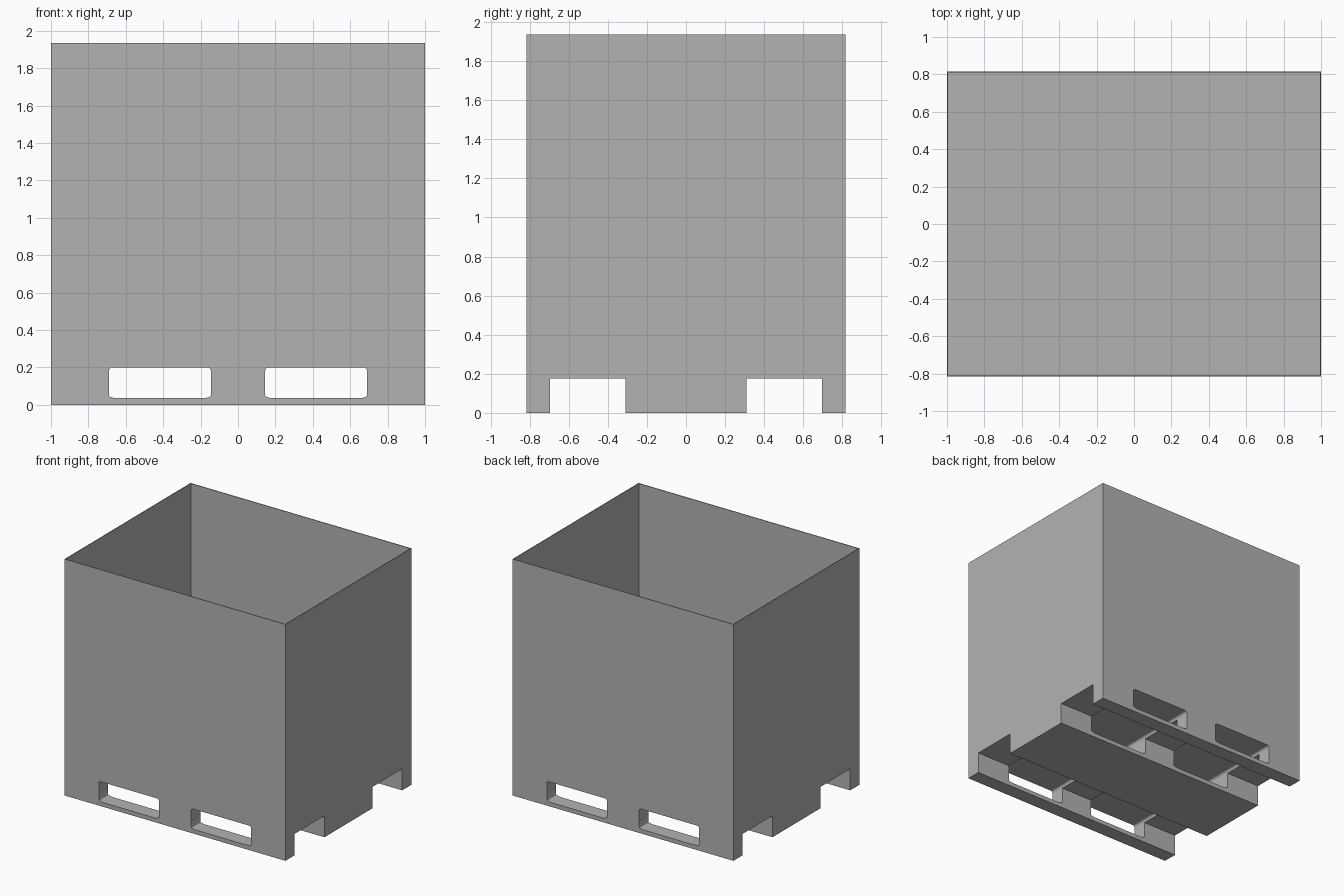
import bpy, bmesh
from math import cos, sin, pi

W, D, H = 2.0, 1.63, 1.935      # overall size
WALL, FLOOR = 0.006, 0.215      # sheet thickness, inner floor height

cube = bpy.data.objects.get("Cube")
if cube:
    bpy.data.objects.remove(cube)

grey = bpy.data.materials.new("plain_grey")
grey.use_nodes = True
colour = (0.45, 0.45, 0.45, 1)
grey.diffuse_color = colour
grey.node_tree.nodes["Principled BSDF"].inputs["Base Color"].default_value = colour


def add_object(name, bm):
    bmesh.ops.recalc_face_normals(bm, faces=bm.faces)
    mesh = bpy.data.meshes.new(name)
    bm.to_mesh(mesh)
    bm.free()
    mesh.materials.append(grey)
    obj = bpy.data.objects.new(name, mesh)
    bpy.context.collection.objects.link(obj)
    return obj


def box(name, low, high):
    bm = bmesh.new()
    bmesh.ops.create_cube(bm, size=1)
    for v in bm.verts:
        v.co = [a if c < 0 else b for c, a, b in zip(v.co, low, high)]
    return add_object(name, bm)


def rounded_slot(name, x0, x1, z0, z1):
    """Rounded opening running right through from front to back."""
    bm = bmesh.new()
    rings = []
    # corner centre, horizontal and vertical radius, start angle
    corners = [(x1, z1, 0.02, 0.02, 0), (x0, z1, 0.02, 0.02, 1),
               (x0, z0, 0.05, 0.015, 2), (x1, z0, 0.05, 0.015, 3)]
    for y in (-D, D):
        ring = []
        for x, z, rx, rz, quarter in corners:
            cx = x - rx if x == x1 else x + rx
            cz = z - rz if z == z1 else z + rz
            for i in range(6):
                a = (quarter + i / 5) * pi / 2
                ring.append(bm.verts.new((cx + rx * cos(a), y, cz + rz * sin(a))))
        bm.faces.new(ring)
        rings.append(ring)
    n = len(rings[0])
    for i in range(n):
        j = (i + 1) % n
        bm.faces.new((rings[0][i], rings[0][j], rings[1][j], rings[1][i]))
    return add_object(name, bm)


# Outer body, open at the top
body = box("pallet_box", (-W / 2, -D / 2, 0), (W / 2, D / 2, H))
cutters = [box("inside_cutter", (-W / 2 + WALL, -D / 2 + WALL, FLOOR),
               (W / 2 - WALL, D / 2 - WALL, H + 1))]

# Fork tunnels along x and rounded fork slots along y
for side, sign in (("right", -1), ("left", 1)):
    x0, x1 = sorted((sign * 0.145, sign * 0.69))
    cutters.append(rounded_slot(side + "_slot_cutter", x0, x1, 0.035, 0.2))
for side, sign in (("front", -1), ("back", 1)):
    y0, y1 = sorted((sign * 0.31, sign * 0.695))
    cutters.append(box(side + "_tunnel_cutter", (-W, y0, -1), (W, y1, 0.175)))

for cutter in cutters:
    cutter.hide_render = True
    cutter.hide_viewport = True
    cut = body.modifiers.new(cutter.name, 'BOOLEAN')
    cut.operation = 'DIFFERENCE'
    cut.solver = 'EXACT'
    cut.object = cutter

# Bake the cuts and drop the helpers
bpy.context.view_layer.update()
graph = bpy.context.evaluated_depsgraph_get()
result = bpy.data.meshes.new_from_object(body.evaluated_get(graph))
body.modifiers.clear()
body.data = result
for cutter in cutters:
    bpy.data.objects.remove(cutter)

# Smooth only the small corner curves
bpy.ops.object.select_all(action='DESELECT')
body.select_set(True)
bpy.context.view_layer.objects.active = body
bpy.ops.object.shade_smooth_by_angle()
